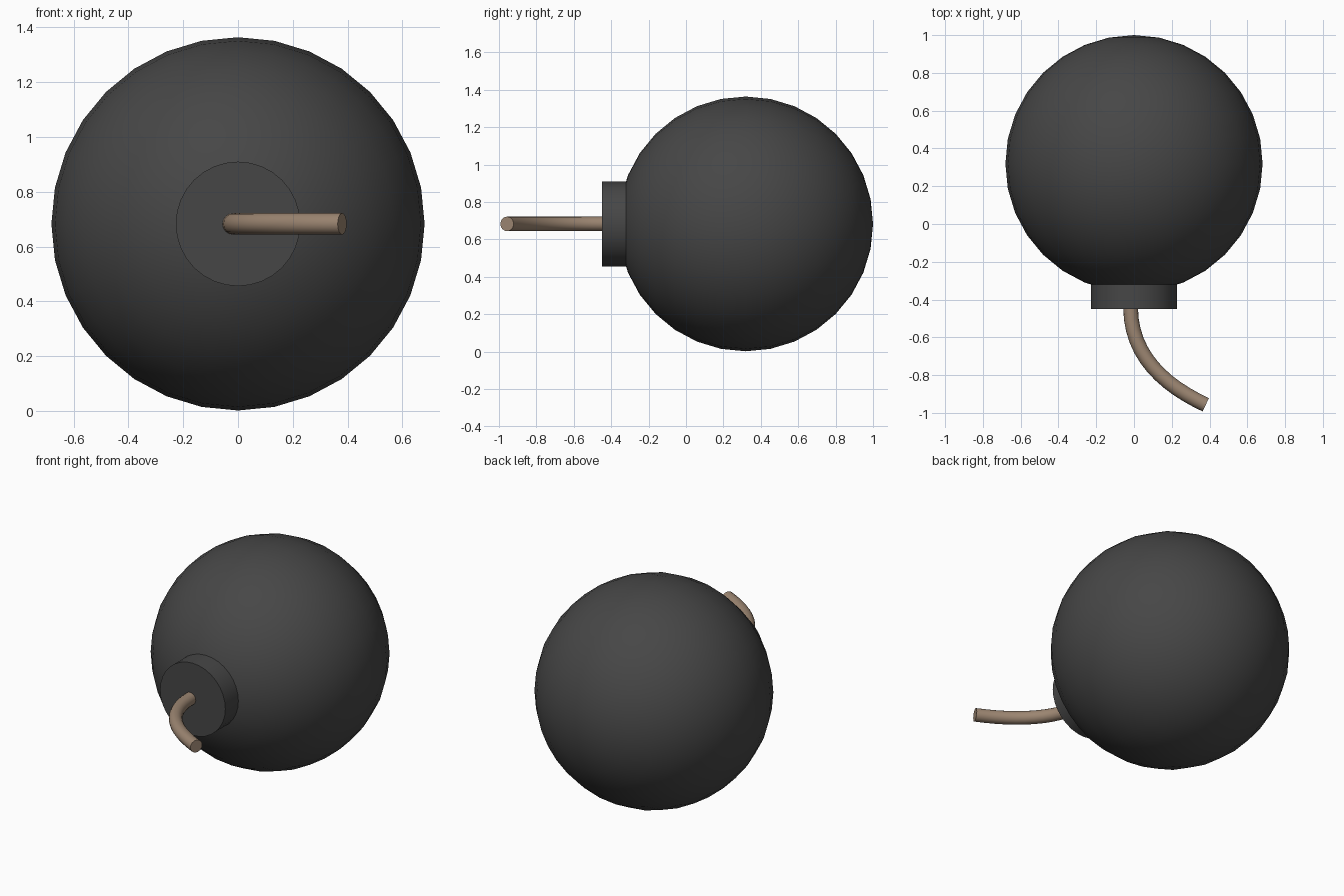
import bpy, math

if "Cube" in bpy.data.objects:
    bpy.data.objects.remove(bpy.data.objects["Cube"])

CZ = 0.683  # height of the axis shared by all parts


def material(name, rgb):
    m = bpy.data.materials.new(name)
    m.diffuse_color = (*rgb, 1)
    m.use_nodes = True
    m.node_tree.nodes["Principled BSDF"].inputs["Base Color"].default_value = m.diffuse_color
    return m


def finish(name, mat, angle):
    ob = bpy.context.object
    ob.name = name
    ob.data.materials.append(mat)
    bpy.ops.object.shade_smooth_by_angle(angle=math.radians(angle))
    return ob


iron = material("dark iron", (0.062, 0.062, 0.062))
cord = material("tan cord", (0.33, 0.235, 0.165))

# Round body, poles along y
bpy.ops.mesh.primitive_uv_sphere_add(segments=32, ring_count=16, radius=0.681,
                                     location=(0, 0.319, CZ), rotation=(math.pi / 2, 0, 0))
finish("round_body", iron, 40)

# Short neck collar, slightly sunk into the body
bpy.ops.mesh.primitive_cylinder_add(vertices=32, radius=0.227, depth=0.15,
                                    location=(0, -0.375, CZ), rotation=(math.pi / 2, 0, 0))
finish("neck_collar", iron, 40)

# Curved fuse: a capped tube along a bezier path
curve = bpy.data.curves.new("fuse_path", 'CURVE')
curve.dimensions = '3D'
curve.bevel_depth = 0.039
curve.bevel_resolution = 6
curve.resolution_u = 12
curve.use_fill_caps = True
spline = curve.splines.new('BEZIER')
spline.bezier_points.add(1)
path = [((-0.018, -0.20), (-0.018, -0.44), (-0.018, -0.70)),
        ((0.165, -0.857), (0.38, -0.957), (0.595, -1.057))]
for p, (left, co, right) in zip(spline.bezier_points, path):
    p.handle_left_type = p.handle_right_type = 'FREE'
    p.handle_left = (*left, CZ)
    p.co = (*co, CZ)
    p.handle_right = (*right, CZ)
fuse = bpy.data.objects.new("fuse", curve)
bpy.context.collection.objects.link(fuse)
bpy.ops.object.select_all(action='DESELECT')
fuse.select_set(True)
bpy.context.view_layer.objects.active = fuse
bpy.ops.object.convert(target='MESH')
finish("fuse", cord, 40)
